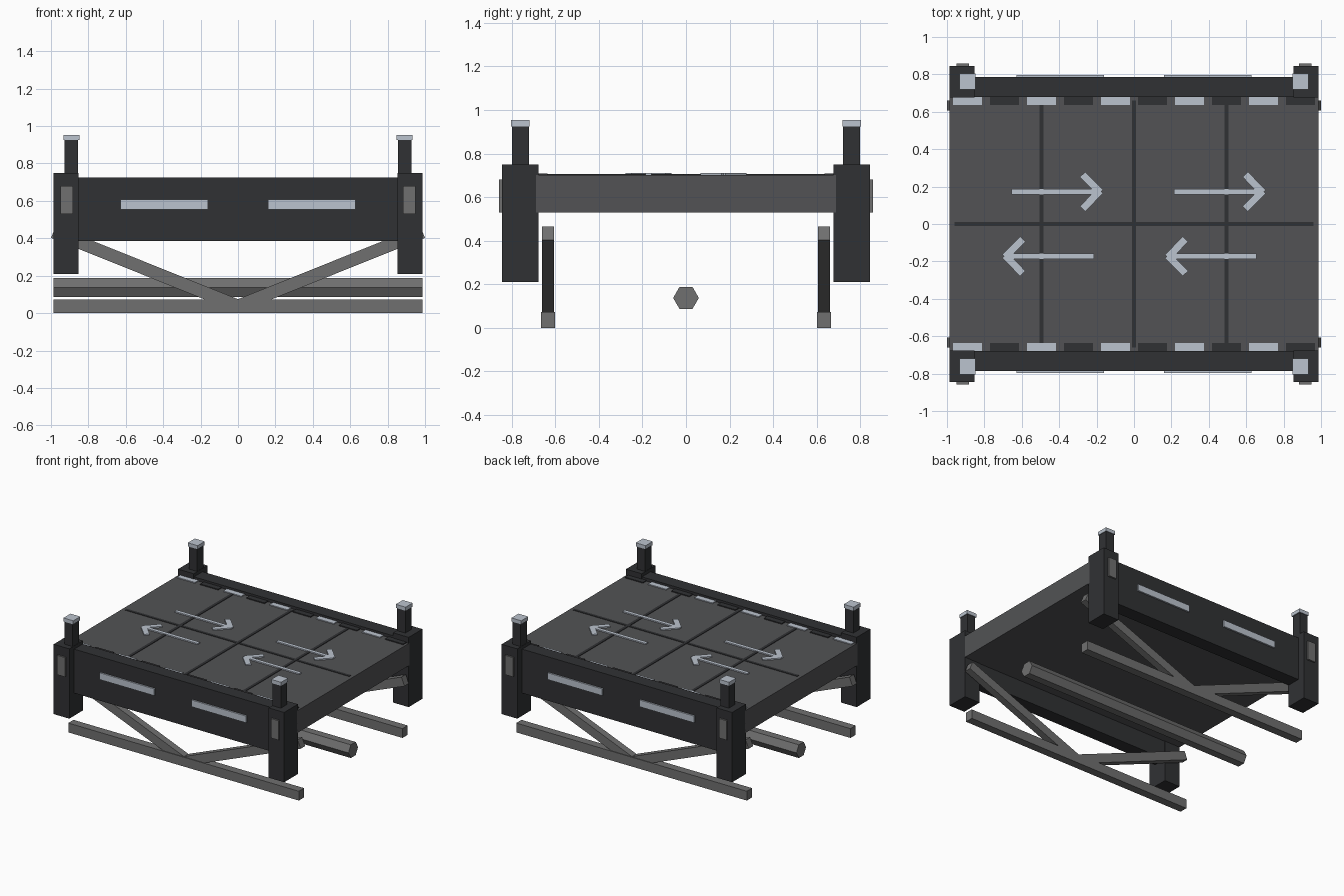
import bpy, bmesh
from math import pi, atan2, hypot
from mathutils import Matrix, Vector

if "Cube" in bpy.data.objects:
    bpy.data.objects.remove(bpy.data.objects["Cube"])


def material(name, r, g, b):
    m = bpy.data.materials.new(name)
    m.diffuse_color = (r, g, b, 1)
    m.use_nodes = True
    m.node_tree.nodes["Principled BSDF"].inputs["Base Color"].default_value = m.diffuse_color
    return m


DARK = material("dark_steel", 0.03, 0.031, 0.034)
DECK = material("deck_grey", 0.085, 0.086, 0.09)
STEEL = material("truss_grey", 0.16, 0.16, 0.16)
LIGHT = material("pale_marking", 0.50, 0.55, 0.62)


def finish(name, bm, mat, mirror=""):
    bmesh.ops.recalc_face_normals(bm, faces=bm.faces)
    me = bpy.data.meshes.new(name)
    bm.to_mesh(me)
    bm.free()
    me.materials.append(mat)
    ob = bpy.data.objects.new(name, me)
    bpy.context.collection.objects.link(ob)
    if mirror:
        mod = ob.modifiers.new("mirror", 'MIRROR')
        mod.use_axis = ("x" in mirror, "y" in mirror, False)
        mod.use_mirror_merge = False
    return ob


def add_box(bm, x, y, z):
    """Box from (min, max) ranges."""
    c = Vector([(r[0] + r[1]) / 2 for r in (x, y, z)])
    s = [r[1] - r[0] for r in (x, y, z)]
    bmesh.ops.create_cube(bm, size=1, matrix=Matrix.Translation(c) @ Matrix.Diagonal((*s, 1)))


def box(name, x, y, z, mat, mirror=""):
    bm = bmesh.new()
    add_box(bm, x, y, z)
    return finish(name, bm, mat, mirror)


def add_bar(bm, a, b, axis, width, depth):
    """Bar from a to b: rotated in the XY plane (axis Z) or the XZ plane (axis Y)."""
    a, b = Vector(a), Vector(b)
    d = b - a
    if axis == 'Z':
        rot, size = Matrix.Rotation(atan2(d.y, d.x), 4, 'Z'), (d.length, width, depth)
    else:
        rot, size = Matrix.Rotation(-atan2(d.z, d.x), 4, 'Y'), (d.length, depth, width)
    bmesh.ops.create_cube(bm, size=1, matrix=Matrix.Translation((a + b) / 2) @ rot @ Matrix.Diagonal((*size, 1)))


# Deck slab and its raised joints
box("deck", (-0.987, 0.987), (-0.69, 0.69), (0.53, 0.702), DECK)
bm = bmesh.new()
for x in (-0.495, 0, 0.495):
    add_box(bm, (x - 0.011, x + 0.011), (-0.66, 0.66), (0.69, 0.706))
add_box(bm, (-0.96, 0.96), (-0.011, 0.011), (0.69, 0.7055))
finish("deck_joints", bm, DARK)

# Alternating edge markers
for name, start, mat in (("light_edge_markers", 0, LIGHT), ("dark_edge_markers", 1, DARK)):
    bm = bmesh.new()
    for i in range(start, 10, 2):
        x = -0.891 + 0.198 * i
        add_box(bm, (x - 0.077, x + 0.077), (0.637, 0.68), (0.69, 0.709))
    finish(name, bm, mat, "y")

# Direction arrows: each pair is the other one turned half round
for name, turn in (("arrows_right", 0), ("arrows_left", pi)):
    bm = bmesh.new()
    y, z = 0.173, 0.705
    for x in (-0.415, 0.455):
        add_bar(bm, (x - 0.24, y, z), (x + 0.235, y, z), 'Z', 0.028, 0.012)
        for s in (-1, 1):
            add_bar(bm, (x + 0.235, y - s * 0.005, z), (x + 0.14, y + s * 0.092, z), 'Z', 0.04, 0.0125)
    bmesh.ops.rotate(bm, verts=bm.verts, cent=(0, 0, 0), matrix=Matrix.Rotation(turn, 3, 'Z'))
    finish(name, bm, LIGHT)

# Side girders with pale strips
box("side_girder", (-0.87, 0.87), (-0.785, -0.68), (0.385, 0.725), DARK, "y")
box("girder_strip", (0.16, 0.627), (-0.797, -0.78), (0.555, 0.607), LIGHT, "xy")

# Corner posts, stubs, caps and outer plates
box("corner_post", (0.853, 0.987), (-0.845, -0.677), (0.21, 0.75), DARK, "xy")
box("post_stub", (0.855, 0.927), (-0.80, -0.722), (0.74, 0.925), DARK, "xy")
box("stub_cap", (0.848, 0.932), (-0.804, -0.718), (0.925, 0.953), LIGHT, "xy")
box("post_plate", (0.882, 0.948), (-0.858, -0.84), (0.53, 0.68), STEEL, "xy")

# Underside trusses: bottom chord and V braces
box("bottom_chord", (-0.987, 0.987), (-0.666, -0.602), (0, 0.072), STEEL, "y")
bm = bmesh.new()
add_bar(bm, (0, -0.634, 0.038), (0.987, -0.634, 0.434), 'Y', 0.068, 0.054)
finish("truss_brace", bm, STEEL, "xy")

# Six-sided pipe under the middle
bm = bmesh.new()
bmesh.ops.create_cone(bm, cap_ends=True, segments=6, radius1=0.059, radius2=0.059, depth=1.974)
hexa = [v.co for v in bm.verts]
# turn a corner towards +y, then lay the pipe along x
corner = atan2(hexa[0].y, hexa[0].x)
bmesh.ops.rotate(bm, verts=bm.verts, cent=(0, 0, 0), matrix=Matrix.Rotation(pi / 2 - corner, 3, 'Z'))
bmesh.ops.rotate(bm, verts=bm.verts, cent=(0, 0, 0), matrix=Matrix.Rotation(pi / 2, 3, 'Y'))
bmesh.ops.translate(bm, verts=bm.verts, vec=(0, 0, 0.137))
finish("centre_pipe", bm, STEEL)
